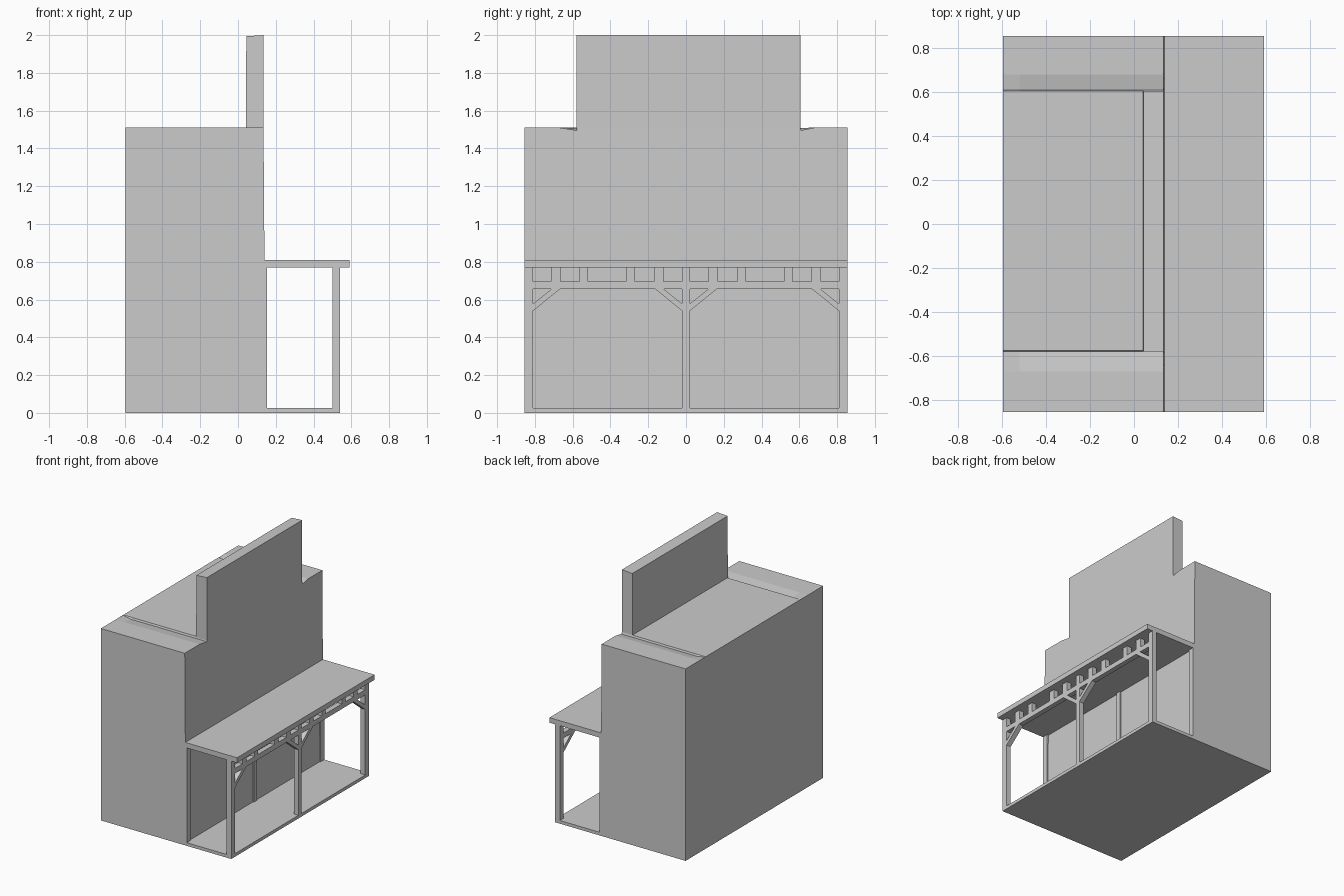
import bpy, bmesh

if "Cube" in bpy.data.objects:
    bpy.data.objects.remove(bpy.data.objects["Cube"])

grey = bpy.data.materials.new("plain_grey")
grey.diffuse_color = (0.6, 0.6, 0.6, 1)
grey.use_nodes = True
grey.node_tree.nodes["Principled BSDF"].inputs["Base Color"].default_value = grey.diffuse_color


def finish(name, bm):
    bmesh.ops.recalc_face_normals(bm, faces=bm.faces)
    me = bpy.data.meshes.new(name)
    bm.to_mesh(me)
    bm.free()
    me.materials.append(grey)
    ob = bpy.data.objects.new(name, me)
    bpy.context.collection.objects.link(ob)
    return ob


def loft(name, rings):
    """Closed solid through rings of points."""
    bm = bmesh.new()
    vs = [[bm.verts.new(p) for p in r] for r in rings]
    n = len(vs[0])
    for a, b in zip(vs, vs[1:]):
        for i in range(n):
            j = (i + 1) % n
            bm.faces.new((a[i], a[j], b[j], b[i]))
    bm.faces.new(vs[0])
    bm.faces.new(vs[-1])
    bmesh.ops.triangulate(bm, faces=[f for f in bm.faces if len(f.verts) > 4])
    return finish(name, bm)


def prism(name, yz, x0, x1):
    return loft(name, [[(x, y, z) for y, z in yz] for x in (x0, x1)])


def box(name, x0, x1, y0, y1, z0, z1):
    return prism(name, [(y0, z0), (y1, z0), (y1, z1), (y0, z1)], x0, x1)


# main building: front wall leans very slightly, roof has two shallow gutters
def section(x_low, x_high, depth):
    top = 1.51
    pts = [(-.855, 0), (.855, 0), (.855, top), (.68, top), (.61, top - depth), (.605, top),
           (-.575, top), (-.58, top - depth), (-.67, top), (-.855, top)]
    return [(x_low if z == 0 else x_high, y, z) for y, z in pts]


loft("building_body", [section(-.595, -.595, 0.001), section(-.52, -.52, .014),
                       section(.146, .135, .014)])

# false front above the roof, top tilted slightly to the back
f = [(.042, 1.505), (.135, 1.505), (.135, 2.0), (.044, 1.994)]
loft("false_front", [[(x, y, z) for x, z in f] for y in (-.58, .605)])

# porch floor and awning
box("porch_floor", .10, .54, -.855, .855, 0, .025)
box("porch_awning", .12, .59, -.855, .855, .77, .81)

# posts at the porch edge and shallow posts on the wall
for i, (y0, y1) in enumerate(((-.855, -.81), (-.02, .02), (.81, .855))):
    box(f"front_post_{i}", .50, .54, y0, y1, .02, .775)
    box(f"wall_post_{i}", .11, .153, y0, y1, .02, .775)

# header beam
box("header_beam", .50, .54, -.855, .855, .655, .695)

# spacer blocks and corner braces, mirrored about the centre
for s in (-1, 1):
    for y0, y1 in ((.12, .17), (.27, .318), (.52, .565), (.665, .715)):
        box("spacer_block", .50, .54, s * y0, s * y1, .69, .775)
    for post, d in ((.02, 1), (.81, -1)):
        pts = [(0, .54), (.143, .655), (.097, .655), (0, .577)]
        prism("corner_brace", [(s * (post + d * y), z) for y, z in pts], .50, .54)
